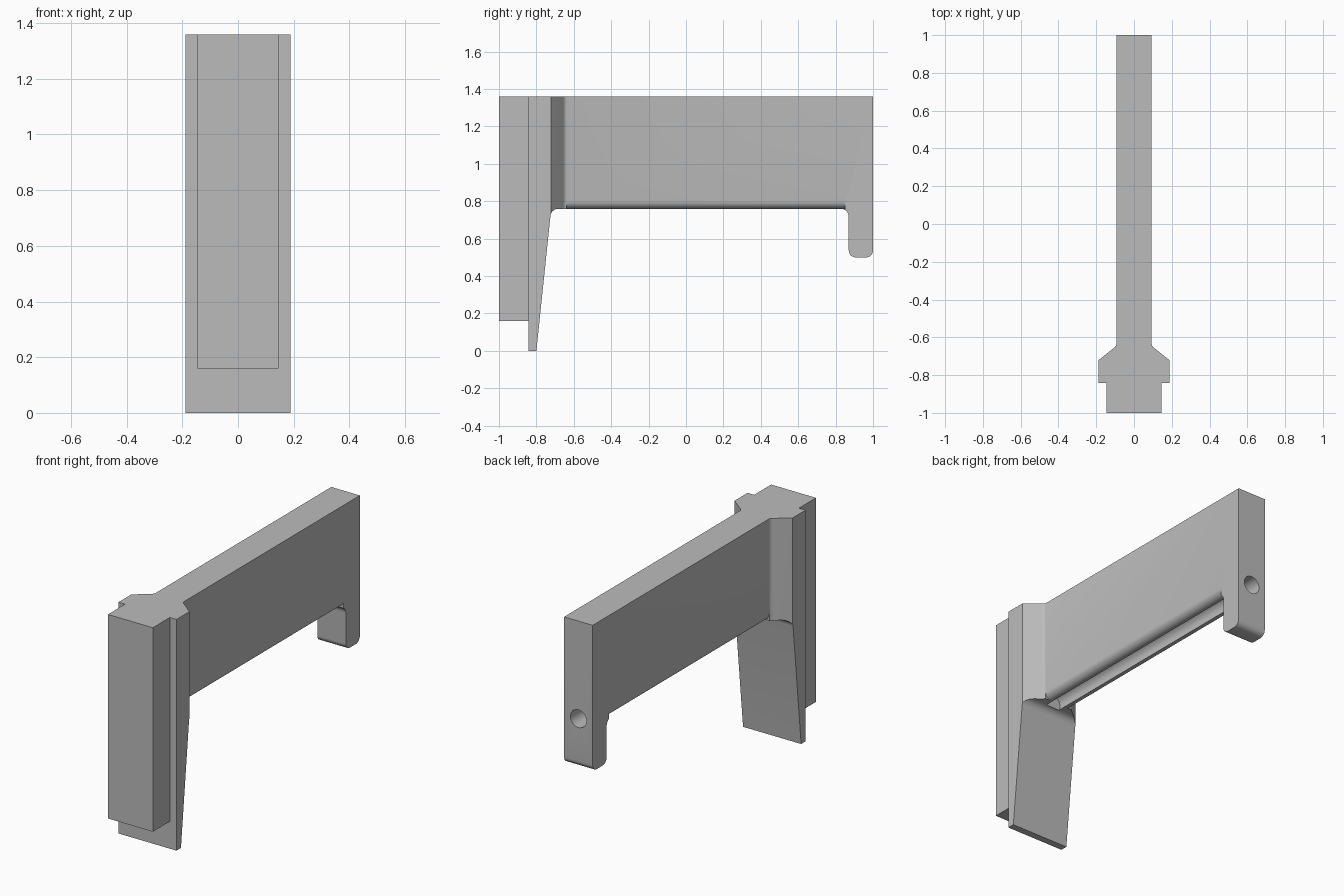
import bpy, bmesh, math
from mathutils import Vector

if "Cube" in bpy.data.objects:
    bpy.data.objects.remove(bpy.data.objects["Cube"])

grey = bpy.data.materials.new("light grey")
grey.diffuse_color = (0.5, 0.5, 0.5, 1)
grey.use_nodes = True
grey.node_tree.nodes["Principled BSDF"].inputs["Base Color"].default_value = grey.diffuse_color


def prism(name, points, axis, lo, hi):
    """Extrude a closed 2D profile along x (points are y,z), y (x,z) or z (x,y)."""
    def place(p, d):
        return {"x": (d, p[0], p[1]), "y": (p[0], d, p[1]), "z": (p[0], p[1], d)}[axis]
    bm = bmesh.new()
    face = bm.faces.new([bm.verts.new(place(p, lo)) for p in points])
    new = bmesh.ops.extrude_face_region(bm, geom=[face])["geom"]
    shift = Vector(place((0, 0), hi - lo))
    bmesh.ops.translate(bm, vec=shift, verts=[v for v in new if isinstance(v, bmesh.types.BMVert)])
    bmesh.ops.recalc_face_normals(bm, faces=bm.faces)
    mesh = bpy.data.meshes.new(name)
    bm.to_mesh(mesh)
    bm.free()
    mesh.materials.append(grey)
    ob = bpy.data.objects.new(name, mesh)
    bpy.context.collection.objects.link(ob)
    return ob


def arc(cx, cy, r, a0, a1, n=8):
    angles = [math.radians(a0 + (a1 - a0) * i / n) for i in range(n + 1)]
    return [(cx + r * math.cos(a), cy + r * math.sin(a)) for a in angles]


def boolean(ob, tool, operation):
    mod = ob.modifiers.new(operation.lower(), "BOOLEAN")
    mod.operation, mod.object, mod.solver = operation, tool, "EXACT"
    bpy.context.view_layer.objects.active = ob
    bpy.ops.object.modifier_apply(modifier=mod.name)
    bpy.data.objects.remove(tool)


TOP, UNDER, ARM = 1.36, 0.76, 0.093

# Side outline: tapered front leg, straight underside, hooked rear tab
side = [(-0.842, TOP), (-0.842, 0), (-0.80, 0)]
side += arc(-0.682, 0.717, 0.043, 174, 90)
side += arc(0.827, 0.717, 0.043, 90, 0)
side += arc(0.907, 0.537, 0.037, 180, 270)
side += arc(0.963, 0.537, 0.037, 270, 360)
side += [(1, TOP)]
bracket = prism("bracket_body", side, "x", -0.3, 0.3)

# Plan outline: wide flange flaring into the slim arm
half = [(0.189, -0.9), (0.189, -0.722), (0.108, -0.657), (0.101, -0.652),
        (0.096, -0.645), (ARM, -0.635), (ARM, 1.1)]
plan = half + [(-x, y) for x, y in reversed(half)]
boolean(bracket, prism("plan_tool", plan, "z", -0.1, 1.5), "INTERSECT")

# Rounded lower edges of the arm
R = 0.04
for s in (1, -1):
    edge = [(s * x, z) for x, z in arc(ARM - R, UNDER + R, R, -90, 0)]
    edge += [(s * 0.12, UNDER + R), (s * 0.12, UNDER - 0.02), (s * (ARM - R), UNDER - 0.02)]
    boolean(bracket, prism("edge_tool", edge, "y", -0.64, 0.85), "DIFFERENCE")

# Round bore through the tab, open as a groove along the underside
bore = arc(0, 0.786, 0.052, 0, 360, 32)[:-1]
boolean(bracket, prism("bore_tool", bore, "y", -0.69, 1.1), "DIFFERENCE")

# Front rail
rail = prism("front_rail", [(-0.146, -1), (0.146, -1), (0.146, -0.842), (-0.146, -0.842)],
             "z", 0.16, TOP)

for ob in (bracket, rail):
    bpy.ops.object.select_all(action="DESELECT")
    ob.select_set(True)
    bpy.context.view_layer.objects.active = ob
    bpy.ops.object.shade_smooth_by_angle(angle=math.radians(30))
